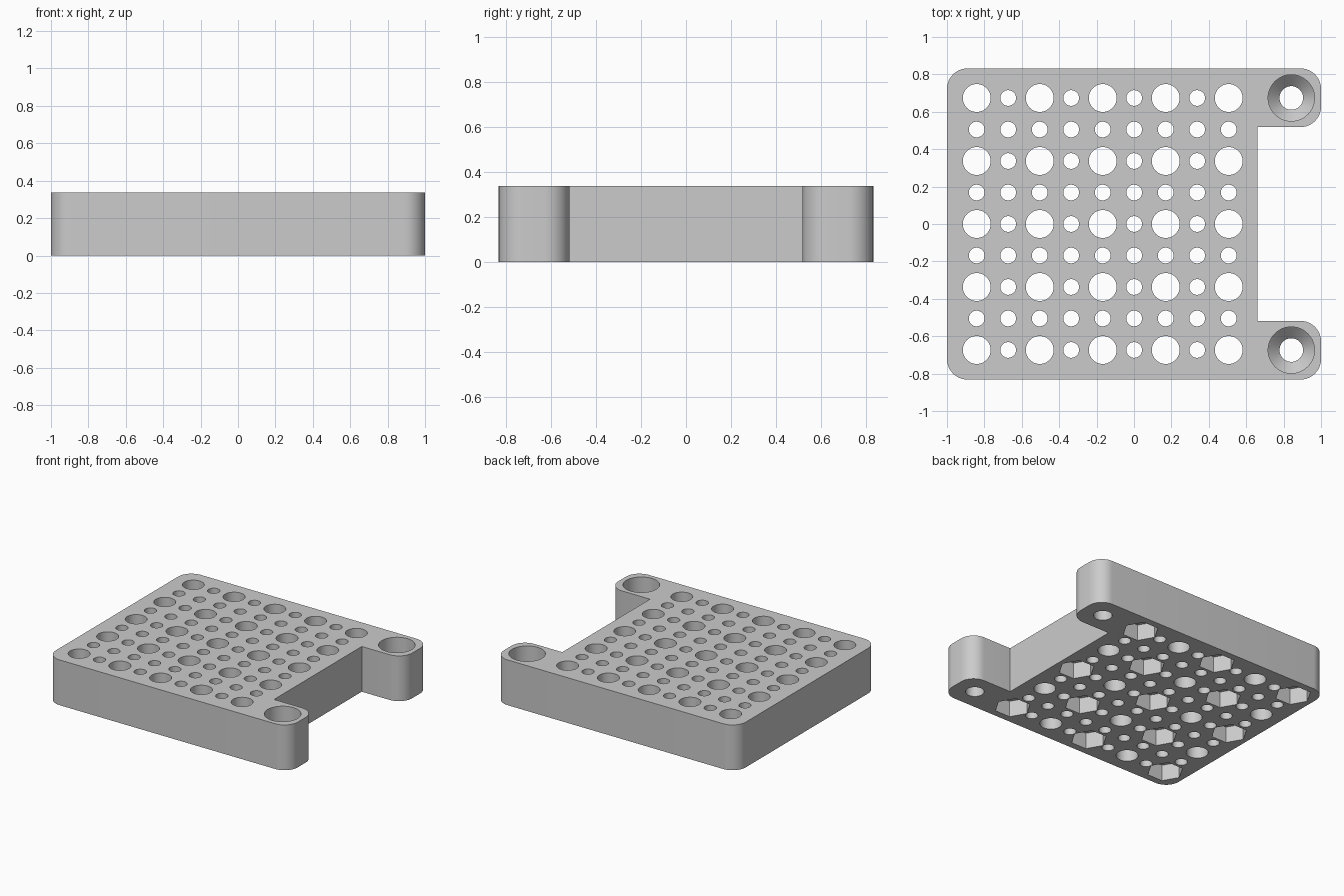
import bpy, bmesh, math

cube = bpy.data.objects.get("Cube")
if cube:
    bpy.data.objects.remove(cube, do_unlink=True)

HEIGHT = 0.338
PITCH = 0.1684
LEFT_COLUMN, FRONT_ROW = -0.841, -4 * PITCH
BIG, SMALL = 0.0745, 0.042
CORNER = 0.11

grey = bpy.data.materials.new("light grey")
grey.use_nodes = True
grey.diffuse_color = (0.6, 0.6, 0.6, 1)
grey.node_tree.nodes["Principled BSDF"].inputs["Base Color"].default_value = (0.6, 0.6, 0.6, 1)


def make_object(name, bm):
    bmesh.ops.recalc_face_normals(bm, faces=bm.faces)
    mesh = bpy.data.meshes.new(name)
    bm.to_mesh(mesh)
    bm.free()
    mesh.materials.append(grey)
    obj = bpy.data.objects.new(name, mesh)
    bpy.context.collection.objects.link(obj)
    return obj


def add_turned(bm, x, y, profile, sides):
    """Closed solid from a list of (radius, z) rings."""
    rings = []
    for r, z in profile:
        rings.append([bm.verts.new((x + r * math.cos(math.tau * i / sides),
                                    y + r * math.sin(math.tau * i / sides), z))
                      for i in range(sides)])
    for low, high in zip(rings, rings[1:]):
        for i in range(sides):
            j = (i + 1) % sides
            bm.faces.new((low[i], low[j], high[j], high[i]))
    bm.faces.new(rings[0][::-1])
    bm.faces.new(rings[-1])


def rounded(cx, cy, start, steps=12):
    """Quarter-circle corner, counter-clockwise from the start angle."""
    return [(cx + CORNER * math.cos(math.radians(start + 90 * i / steps)),
             cy + CORNER * math.sin(math.radians(start + 90 * i / steps)))
            for i in range(steps + 1)]


# Plate outline: rounded rectangle with a notch between two ears
side, back, ear, notch = 1 - CORNER, 0.832 - CORNER, 0.518, 0.66
outline = rounded(-side, -back, 180) + rounded(side, -back, 270)
outline += rounded(side, -ear - CORNER, 0) + [(notch, -ear), (notch, ear)]
outline += rounded(side, ear + CORNER, 270) + rounded(side, back, 0)
outline += rounded(-side, back, 90)
bm = bmesh.new()
base = bm.faces.new([bm.verts.new((x, y, 0)) for x, y in outline])
top = bmesh.ops.extrude_face_region(bm, geom=[base])["geom"]
bmesh.ops.translate(bm, vec=(0, 0, HEIGHT),
                    verts=[v for v in top if isinstance(v, bmesh.types.BMVert)])
plate = make_object("mounting_plate", bm)

# Through holes on a grid, and hexagonal nut pockets below alternate big holes
holes, pockets = bmesh.new(), bmesh.new()
for col in range(9):
    for row in range(9):
        x, y = LEFT_COLUMN + col * PITCH, FRONT_ROW + row * PITCH
        big = col % 2 == 0 and row % 2 == 0
        r = BIG if big else SMALL
        add_turned(holes, x, y, [(r, -0.1), (r, HEIGHT + 0.1)], 48 if big else 32)
        if big and (col + row) % 4 == 0:
            add_turned(pockets, x, y, [(0.124, -0.1), (0.124, 0.12)], 6)

# Recessed countersunk screw holes in the ears
for y in (-0.674, 0.674):
    add_turned(holes, 0.841, y, [(0.063, -0.1), (0.063, 0.14), (0.124, 0.2),
                                 (0.124, HEIGHT + 0.1)], 48)

cutters = [make_object("hole_cutter", holes), make_object("nut_pocket_cutter", pockets)]
for cutter in cutters:
    cutter.hide_render = True
    cut = plate.modifiers.new(cutter.name, "BOOLEAN")
    cut.operation = "DIFFERENCE"
    cut.solver = "EXACT"
    cut.object = cutter

# Bake the cuts and drop the cutters
depsgraph = bpy.context.evaluated_depsgraph_get()
cut_mesh = bpy.data.meshes.new_from_object(plate.evaluated_get(depsgraph))
plate.modifiers.clear()
plate.data = cut_mesh
for cutter in cutters:
    bpy.data.objects.remove(cutter, do_unlink=True)

bpy.ops.object.select_all(action="DESELECT")
plate.select_set(True)
bpy.context.view_layer.objects.active = plate
bpy.ops.object.shade_smooth_by_angle(angle=math.radians(30))
